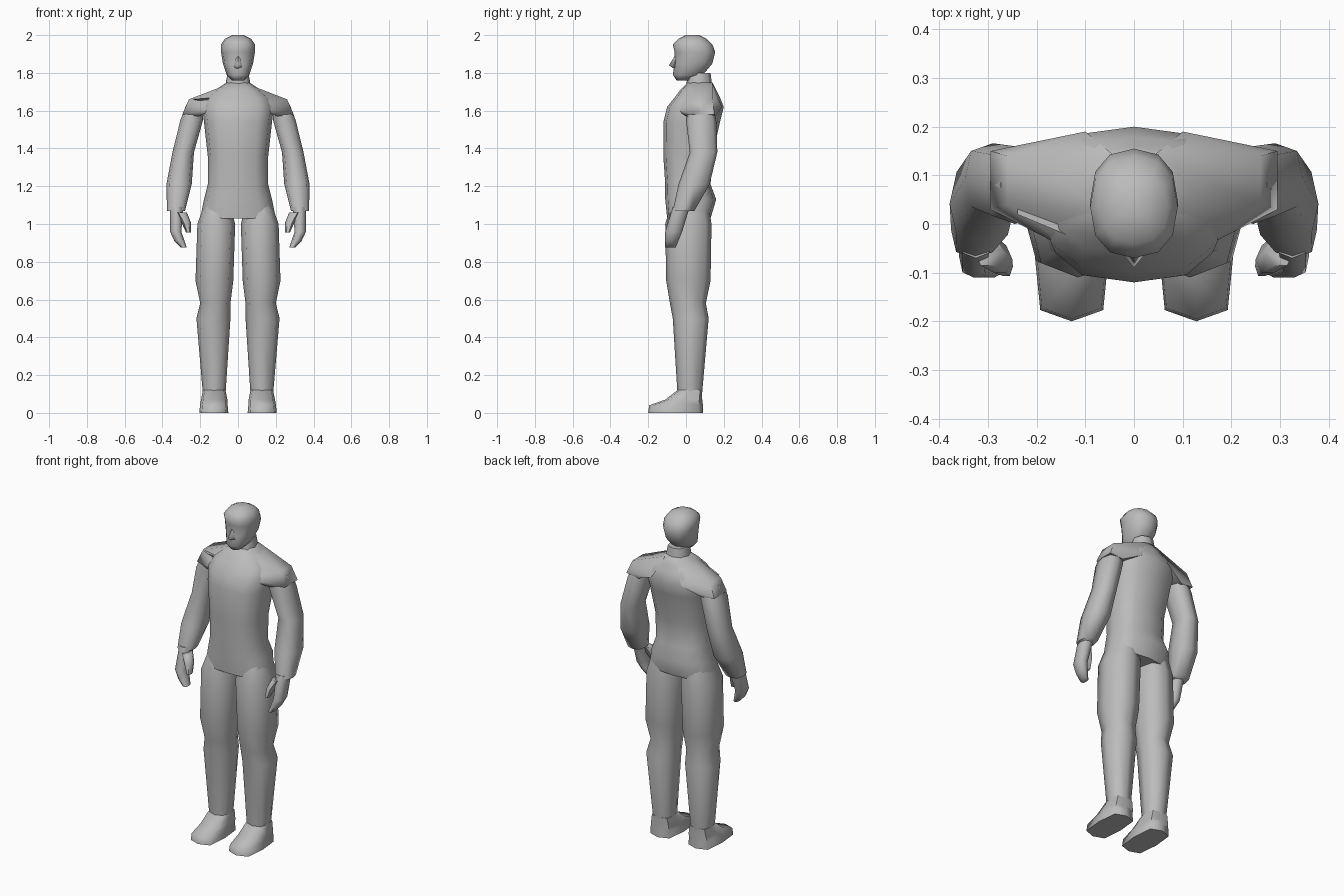
import bpy, bmesh, math

if "Cube" in bpy.data.objects:
    bpy.data.objects.remove(bpy.data.objects["Cube"], do_unlink=True)

tone = (0.5, 0.5, 0.5, 1)
grey = bpy.data.materials.new("plain_grey")
grey.use_nodes = True
grey.diffuse_color = tone
grey.node_tree.nodes["Principled BSDF"].inputs["Base Color"].default_value = tone


def finish(name, bm):
    """Turn a bmesh into a smooth shaded grey object."""
    bmesh.ops.recalc_face_normals(bm, faces=bm.faces)
    mesh = bpy.data.meshes.new(name)
    bm.to_mesh(mesh)
    bm.free()
    mesh.materials.append(grey)
    for poly in mesh.polygons:
        poly.use_smooth = True
    mesh.set_sharp_from_angle(angle=math.radians(65))
    obj = bpy.data.objects.new(name, mesh)
    bpy.context.collection.objects.link(obj)
    return obj


def boxy(value, power):
    """Push a sine or cosine outward; a power below one squares the section."""
    if math.isclose(value, 0, abs_tol=1e-6):
        return 0
    return math.copysign(abs(value) ** power, value)


def loft(name, rings, sides=8, power=0.8, side=1):
    """Skin level rings of (front, back, height, half width, optional offset)."""
    bm = bmesh.new()
    loops = []
    for front, back, height, half, *offset in rings:
        centre, middle, depth = sum(offset), (front + back) / 2, (back - front) / 2
        loop = []
        for step in range(sides):
            angle = math.tau * step / sides
            across = centre + half * boxy(math.cos(angle), power)
            along = middle + depth * boxy(math.sin(angle), power)
            loop.append(bm.verts.new((side * across, along, height)))
        loops.append(loop)
    for lower, upper in zip(loops, loops[1:]):
        for i in range(sides):
            j = (i + 1) % sides
            bm.faces.new((lower[i], lower[j], upper[j], upper[i]))
    bm.faces.new(loops[0])
    bm.faces.new(loops[-1])
    return finish(name, bm)


def hull(name, edges, side=1):
    """Wrap a solid around front-to-back edges of (front, back, height, offset)."""
    bm = bmesh.new()
    for front, back, height, offset in edges:
        for along in (front, back):
            bm.verts.new((side * offset, along, height))
    bmesh.ops.convex_hull(bm, input=bm.verts)
    return finish(name, bm)


# Torso from crotch to collar
loft("torso", [
    (-.1, .13, 1.03, .2),
    (-.11, .16, 1.13, .18),
    (-.11, .13, 1.21, .16),
    (-.12, .14, 1.36, .16),
    (-.12, .18, 1.54, .18),
    (-.1, .2, 1.62, .19),
    (-.06, .18, 1.67, .17),
    (-.03, .16, 1.71, .12),
    (.01, .14, 1.75, .06),
], sides=12, power=0.75)

# Neck, head and nose
loft("neck", [
    (0, .14, 1.72, .07),
    (.01, .13, 1.8, .055),
])
loft("head", [
    (-.05, .02, 1.76, .03),
    (-.07, .09, 1.79, .06),
    (-.06, .14, 1.85, .08),
    (-.06, .155, 1.91, .09),
    (-.07, .14, 1.95, .09),
    (-.04, .11, 1.98, .07),
    (0, .07, 2, .03),
], sides=12, power=0.85)
loft("nose", [
    (-.06, -.04, 1.82, .02),
    (-.09, -.04, 1.84, .02),
    (-.06, -.04, 1.89, .01),
], sides=4, power=1)

for label, side in (("left", 1), ("right", -1)):
    # Trouser leg with knee pinch and calf
    loft(label + "_leg", [
        (-.08, .12, 1.1, .07, .11),
        (-.11, .135, 1, .1, .115),
        (-.105, .13, .7, .1, .125),
        (-.085, .105, .58, .08, .12),
        (-.07, .12, .5, .09, .13),
        (-.045, .085, .1, .06, .126),
    ], side=side)

    # Shoe widening from ankle to flat sole
    loft(label + "_foot", [
        (-.045, .085, .12, .06, .126),
        (-.11, .086, .07, .07, .126),
        (-.195, .09, .04, .073, .128),
        (-.2, .09, 0, .077, .128),
    ], power=0.5, side=side)

    # Sloping shoulder between collar and arm
    hull(label + "_shoulder", [
        (.02, .14, 1.745, .04),
        (-.07, .19, 1.62, .1),
        (.04, .14, 1.66, .26),
        (.03, .15, 1.58, .295),
        (0, .155, 1.57, .21),
    ], side)

    # Sleeve through elbow to cuff
    loft(label + "_arm", [
        (.02, .14, 1.63, .045, .23),
        (0, .16, 1.55, .06, .245),
        (.02, .166, 1.38, .057, .29),
        (-.04, .125, 1.21, .067, .312),
        (-.07, .045, 1.07, .048, .328),
    ], power=0.7, side=side)

    # Hand curling inward, with a thumb
    loft(label + "_palm", [
        (-.07, .02, 1.09, .036, .325),
        (-.11, -.02, .96, .03, .33),
        (-.11, -.04, .91, .027, .31),
        (-.11, -.055, .875, .016, .287),
    ], side=side)
    loft(label + "_thumb", [
        (-.09, -.02, 1.06, .03, .3),
        (-.105, -.04, 1.01, .025, .275),
        (-.11, -.065, .955, .013, .262),
    ], sides=6, power=1, side=side)

# Creased fold on the front of the right shoulder
hull("right_shoulder_fold", [
    (-.03, .06, 1.67, .12),
    (.02, .08, 1.66, .24),
    (0, .06, 1.645, .17),
], side=-1)
